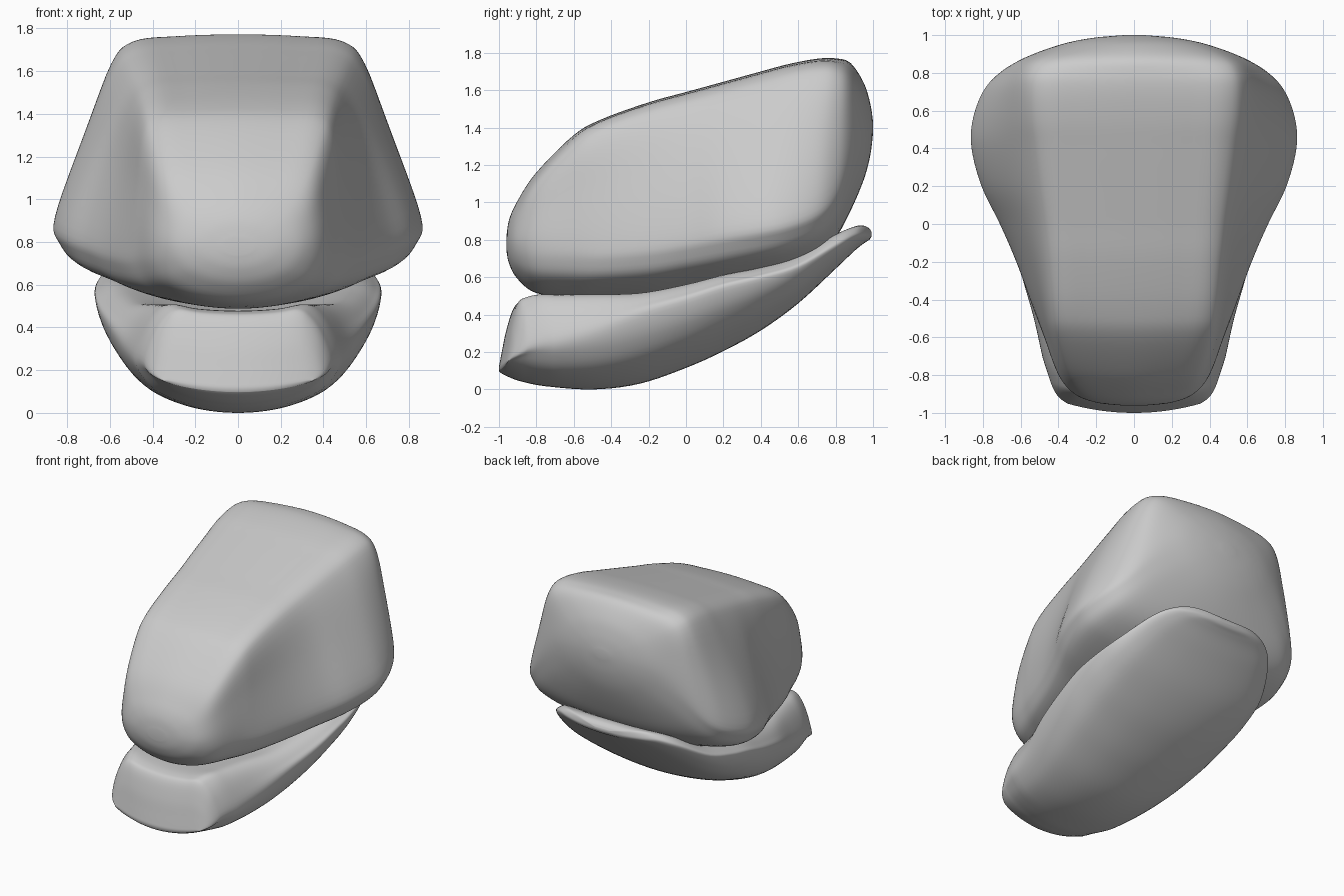
import bpy, bmesh, math

clay = bpy.data.materials.new("clay_grey")
clay.diffuse_color = (0.6, 0.6, 0.6, 1)
ANGLES = [math.radians(a) for a in (0, 24, 44, 60, 78, 96, 116, 136, 158, 180)]


def spline(points, steps, closed=False):
    """Catmull-Rom curve through points of any dimension."""
    n = len(points)
    out = []
    for i in range(n if closed else n - 1):
        if closed:
            a, b, c, d = (points[(i + k) % n] for k in (-1, 0, 1, 2))
        else:
            a, b, c, d = (points[min(max(i + k, 0), n - 1)] for k in (-1, 0, 1, 2))
        for s in range(steps):
            t = s / steps
            out.append([0.5 * (2 * q + (r - p) * t + (2 * p - 5 * q + 4 * r - u) * t * t
                               + (3 * q - p - 3 * r + u) * t ** 3)
                        for p, q, r, u in zip(a, b, c, d)])
    if not closed:
        out.append(list(points[-1]))
    return out


def loft(name, stations, section, bend=lambda x, y, z: (x, y, z)):
    """Skin mirrored cross-sections along y and close both ends."""
    bm = bmesh.new()
    rings = []
    for st in spline(stations, 5):
        half = section(*st[1:])
        loop = half + [(-x, z) for x, z in reversed(half[1:-1])]
        rings.append([bm.verts.new(bend(x, st[0], z)) for x, z in spline(loop, 5, True)])
    for r0, r1 in zip(rings, rings[1:]):
        for i in range(len(r0)):
            j = (i + 1) % len(r0)
            bm.faces.new((r0[i], r0[j], r1[j], r1[i]))
    # End caps joined from the top edge down to the bottom edge
    for ring in (rings[0], rings[-1]):
        n = len(ring)
        h = n // 2
        for i in range((h - 1) // 2):
            quad = (i, i + 1, h - i - 1, h - i)
            bm.faces.new([ring[k] for k in quad])
            bm.faces.new([ring[(n - k) % n] for k in quad])
    bmesh.ops.recalc_face_normals(bm, faces=bm.faces)
    me = bpy.data.meshes.new(name)
    bm.to_mesh(me)
    bm.free()
    for p in me.polygons:
        p.use_smooth = True
    me.materials.append(clay)
    ob = bpy.data.objects.new(name, me)
    bpy.context.collection.objects.link(ob)
    return ob


# Upper shell: trapezoid section with soft corners, turning oval at the ends
def upper_section(zb, zt, wt, wm, zm, oval):
    h, low = zt - zm, zm - zb
    box = [(0, zt), (wt * 0.5, zt - 0.006), (wt * 0.86, zt - 0.035 * h),
           (wt + 0.1 * (wm - wt), zt - 0.17 * h),
           (wt + 0.58 * (wm - wt), zt - 0.57 * h), (wm, zm),
           (wm * 0.98, zm - 0.38 * low), (wm * 0.86, zm - 0.68 * low),
           (wm * 0.5, zm - 0.91 * low), (0, zb)]
    zc, r = (zt + zb) / 2, (zt - zb) / 2
    return [(x + oval * (wm * math.sin(a) - x), z + oval * (zc + r * math.cos(a) - z))
            for (x, z), a in zip(box, ANGLES)]


# y, bottom, top, top half-width, widest half-width, height of widest, ovalness
upper = [
    (-0.96, 0.74, 0.82, 0.03, 0.07, 0.78, 1), (-0.945, 0.67, 0.91, 0.16, 0.20, 0.79, 1),
    (-0.90, 0.59, 1.01, 0.27, 0.315, 0.79, 0.7), (-0.80, 0.515, 1.16, 0.36, 0.40, 0.79, 0.3),
    (-0.60, 0.49, 1.36, 0.425, 0.475, 0.79, 0.1), (-0.45, 0.49, 1.445, 0.45, 0.53, 0.79, 0),
    (-0.20, 0.50, 1.535, 0.475, 0.62, 0.81, 0), (0.0, 0.53, 1.59, 0.495, 0.705, 0.84, 0),
    (0.20, 0.56, 1.645, 0.52, 0.80, 0.88, 0), (0.40, 0.60, 1.70, 0.545, 0.852, 0.91, 0),
    (0.55, 0.64, 1.74, 0.565, 0.847, 0.94, 0), (0.70, 0.71, 1.768, 0.57, 0.795, 0.99, 0.03),
    (0.80, 0.81, 1.77, 0.555, 0.71, 1.06, 0.12), (0.88, 0.955, 1.745, 0.50, 0.58, 1.19, 0.4),
    (0.95, 1.12, 1.64, 0.34, 0.39, 1.33, 0.85), (0.985, 1.25, 1.53, 0.18, 0.22, 1.39, 1),
    (1.0, 1.37, 1.43, 0.03, 0.05, 1.40, 1)]
loft("upper_shell", upper, upper_section)


# Lower tray: hull with a shallow dished top and chamfered rim
def tray_section(zb, zr, w, zm, dish, cut):
    low, high = zm - zb, zr - zm
    return [(0, zr - dish), (w * 0.4, zr - dish * 0.75),
            (w * (0.75 - 0.09 * cut), zr - dish * 0.15),
            (w * (0.90 - 0.10 * cut), zr - (0.06 + 0.08 * cut) * high),
            (w * (0.98 - 0.06 * cut), zm + 0.5 * high),
            (w, zm), (w * 0.93, zm - 0.35 * low), (w * 0.75, zm - 0.68 * low),
            (w * 0.4, zm - 0.92 * low), (0, zb)]


# The front lip sweeps back and up towards its corners
def tray_bend(x, y, z):
    k = (x / 0.42) ** 2 * min(max((-0.7 - y) / 0.3, 0), 1)
    return x, y + 0.07 * k, z + 0.055 * k


# y, bottom, rim, half-width, height of widest, dish depth, rim chamfer
tray = [
    (-1.0, 0.098, 0.122, 0.35, 0.112, 0.0, 0), (-0.985, 0.085, 0.20, 0.385, 0.13, 0.0, 0.6),
    (-0.96, 0.072, 0.32, 0.41, 0.15, 0.0, 1), (-0.92, 0.055, 0.44, 0.43, 0.18, 0.003, 1.2),
    (-0.87, 0.04, 0.48, 0.445, 0.21, 0.01, 1.2), (-0.75, 0.017, 0.508, 0.475, 0.25, 0.03, 1),
    (-0.50, 0.0, 0.515, 0.53, 0.31, 0.05, 0.8), (-0.25, 0.03, 0.52, 0.60, 0.40, 0.05, 0.6),
    (0.0, 0.115, 0.565, 0.65, 0.475, 0.05, 0.5), (0.20, 0.205, 0.615, 0.67, 0.54, 0.05, 0.4),
    (0.40, 0.315, 0.655, 0.665, 0.59, 0.04, 0.4), (0.60, 0.46, 0.715, 0.625, 0.65, 0.03, 0.4),
    (0.80, 0.645, 0.83, 0.515, 0.765, 0.015, 0.4), (0.90, 0.74, 0.87, 0.41, 0.82, 0.0, 0.4),
    (0.95, 0.78, 0.875, 0.31, 0.83, 0.0, 0.4), (0.98, 0.80, 0.86, 0.19, 0.83, 0.0, 0.4),
    (0.993, 0.82, 0.84, 0.07, 0.83, 0.0, 0)]
loft("lower_tray", tray, tray_section, tray_bend)
